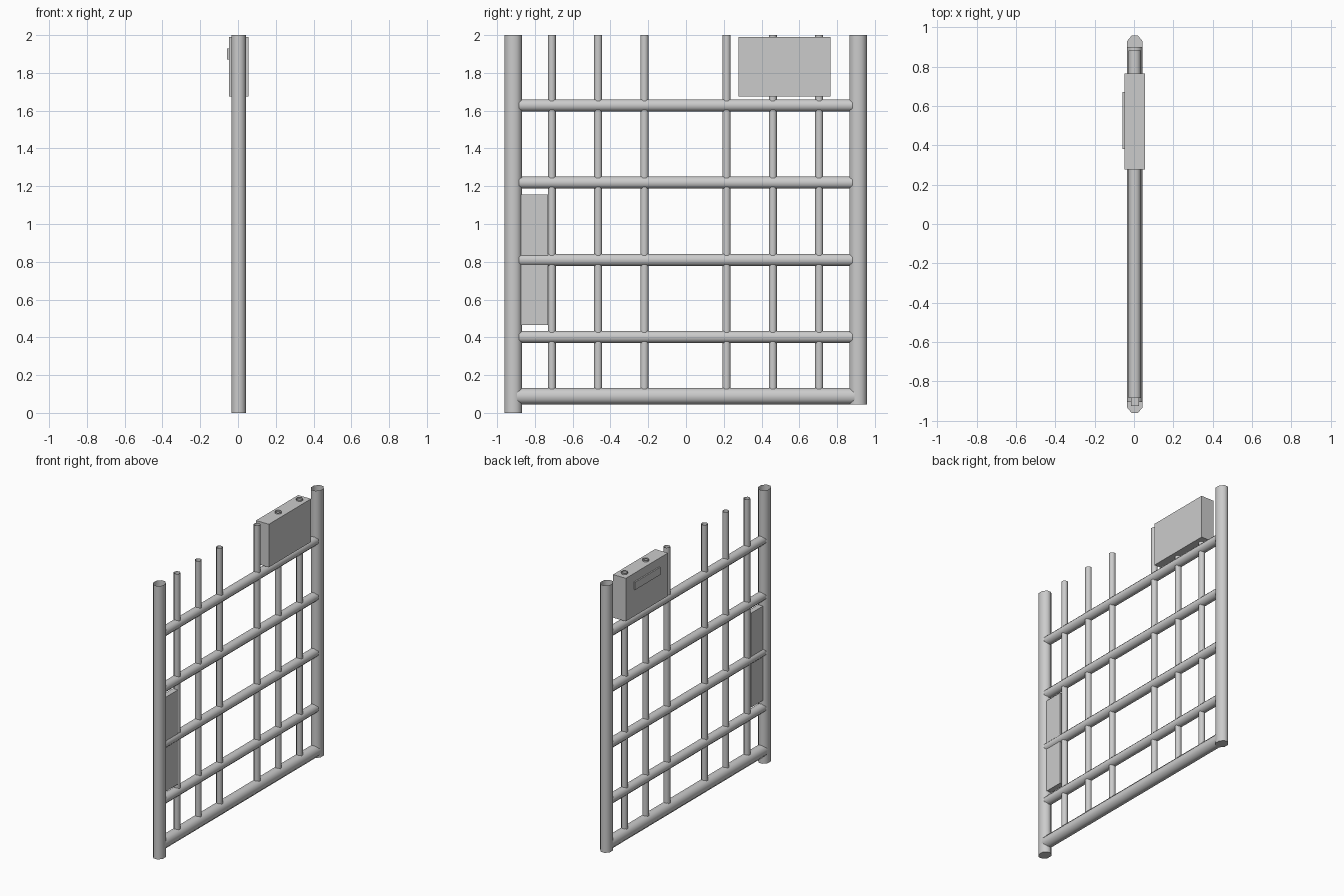
import bpy, bmesh, math
from mathutils import Vector

if "Cube" in bpy.data.objects:
    bpy.data.objects.remove(bpy.data.objects["Cube"])

CX = 0.004  # centre plane of the gate


def finish(name, bm):
    mesh = bpy.data.meshes.new(name)
    bm.to_mesh(mesh)
    bm.free()
    ob = bpy.data.objects.new(name, mesh)
    bpy.context.collection.objects.link(ob)
    return ob


def tube(name, axis, pos, lo, hi, ru, rv, open_top=False, sides=8):
    """Octagonal tube along y or z; ru and rv are half widths across flats."""
    k = 1 / math.cos(math.pi / sides)
    bm = bmesh.new()
    rings = []
    for t in (lo, hi):
        ring = []
        for i in range(sides):
            a = 2 * math.pi * (i + 0.5) / sides
            u, v = ru * k * math.cos(a), rv * k * math.sin(a)
            co = (CX + u, pos + v, t) if axis == 'z' else (CX + u, t, pos + v)
            ring.append(bm.verts.new(co))
        rings.append(ring)
    a, b = rings
    for i in range(sides):
        j = (i + 1) % sides
        bm.faces.new((a[i], a[j], b[j], b[i])).smooth = True
    bm.faces.new(a[::-1])
    if not open_top:
        bm.faces.new(b)
    if axis == 'y':
        bmesh.ops.reverse_faces(bm, faces=bm.faces[:])
    for e in bm.edges:
        e.smooth = len(e.link_faces) == 2 and e.calc_face_angle(0) < math.radians(60)
    return finish(name, bm)


def box(name, lo, hi):
    lo, hi = Vector(lo), Vector(hi)
    bm = bmesh.new()
    bmesh.ops.create_cube(bm, size=1)
    for v in bm.verts:
        v.co = Vector((v.co[i] * (hi[i] - lo[i]) + (hi[i] + lo[i]) / 2 for i in range(3)))
    return finish(name, bm)


# Side posts, open at the top; the far one hangs clear of the ground
tube("hinge_post", 'z', 0.911, 0.045, 2.0, 0.039, 0.046, True)
tube("latch_post", 'z', -0.914, 0.0, 2.0, 0.039, 0.046, True)

# Horizontal rails
for i, z in enumerate((0.402, 0.81, 1.219, 1.628)):
    tube(f"cross_rail_{i + 1}", 'y', z, -0.885, 0.882, 0.032, 0.032)
tube("bottom_rail", 'y', 0.088, -0.905, 0.9, 0.039, 0.043)

# Vertical bars
for i, y in enumerate((-0.71, -0.465, -0.22, 0.215, 0.46, 0.705)):
    tube(f"upright_bar_{i + 1}", 'z', y, 0.09, 2.0, 0.021, 0.021, True)

# Sign box with raised plate
box("sign_box", (-0.048, 0.277, 1.675), (0.056, 0.764, 1.99))
box("sign_plate", (-0.058, 0.38, 1.872), (-0.04, 0.67, 1.928))

# Lock panel let into the latch post
box("lock_panel", (-0.015, -0.925, 0.465), (0.025, -0.731, 1.155))
